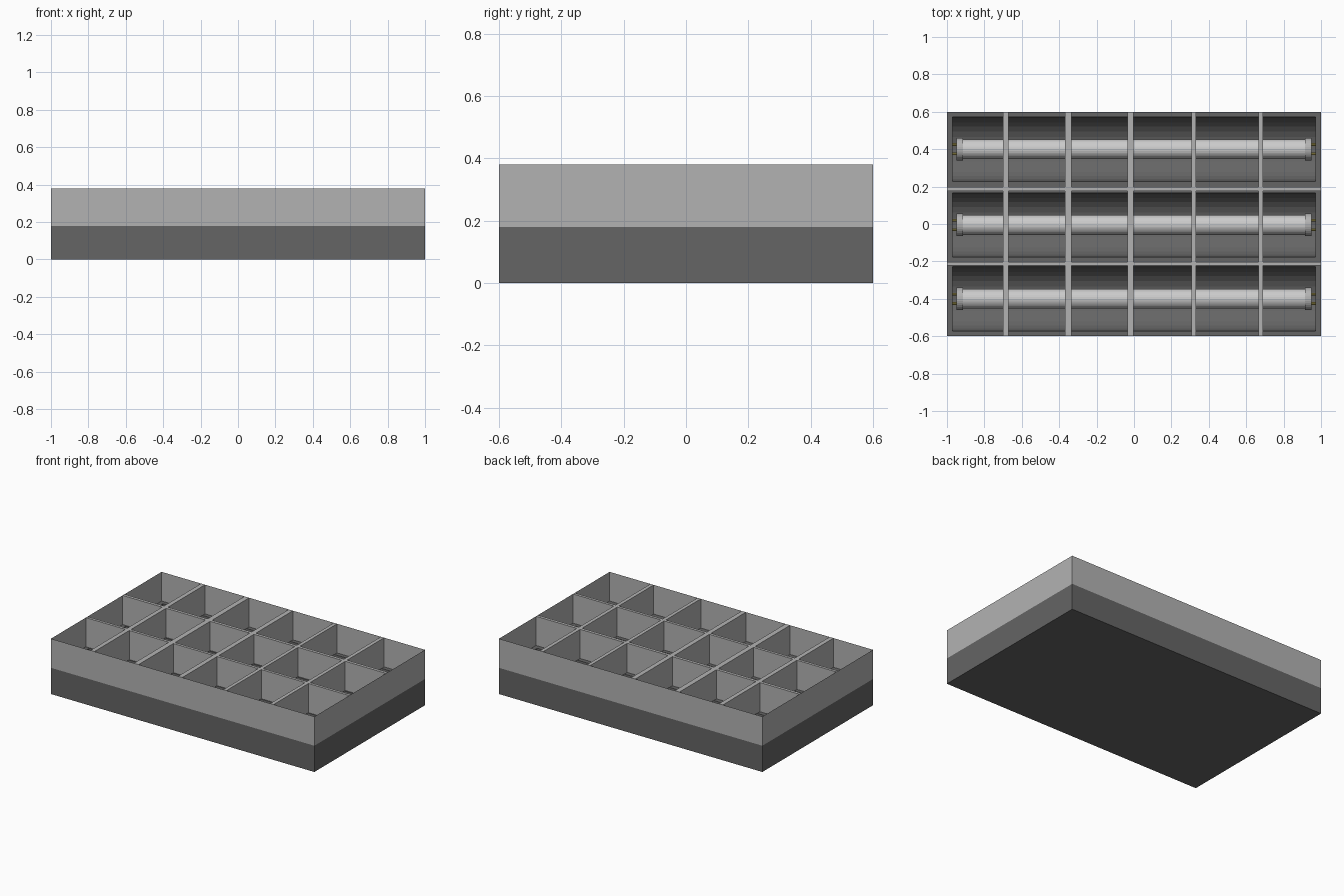
import bpy, bmesh
from math import sin, cos, pi
from mathutils import Matrix

if "Cube" in bpy.data.objects:
    bpy.data.objects.remove(bpy.data.objects["Cube"])

ROWS = (0.4, -0.005, -0.4)
TUBE_Z = 0.105


def material(name, rgb):
    m = bpy.data.materials.new(name)
    m.diffuse_color = (*rgb, 1)
    m.use_nodes = True
    m.node_tree.nodes["Principled BSDF"].inputs["Base Color"].default_value = m.diffuse_color
    return m


DARK = material("dark_grey", (0.13, 0.13, 0.13))
LIGHT = material("light_grey", (0.45, 0.45, 0.45))
TUBE = material("tube_grey", (0.6, 0.6, 0.6))
BRASS = material("brass", (0.5, 0.42, 0.1))


def make(name, bm, mat):
    bmesh.ops.recalc_face_normals(bm, faces=bm.faces)
    me = bpy.data.meshes.new(name)
    bm.to_mesh(me)
    bm.free()
    ob = bpy.data.objects.new(name, me)
    me.materials.append(mat)
    bpy.context.collection.objects.link(ob)
    return ob


def add_box(bm, x0, x1, y0, y1, z0, z1):
    m = Matrix.Translation(((x0 + x1) / 2, (y0 + y1) / 2, (z0 + z1) / 2))
    bmesh.ops.create_cube(bm, size=1, matrix=m @ Matrix.Diagonal((x1 - x0, y1 - y0, z1 - z0, 1)))


def add_rod(bm, x0, x1, y, z, r, segs):
    m = Matrix.Translation(((x0 + x1) / 2, y, z)) @ Matrix.Rotation(pi / 2, 4, 'Y')
    bmesh.ops.create_cone(bm, cap_ends=True, segments=segs, radius1=r, radius2=r,
                          depth=x1 - x0, matrix=m)


# Housing block
bm = bmesh.new()
add_box(bm, -1, 1, -0.6, 0.6, 0, 0.18)
housing = make("housing", bm, DARK)

# Rounded reflector troughs cut into the housing
bm = bmesh.new()
for y in ROWS:
    pts = [(y + 0.172, 0.3)]
    pts += [(y + 0.172 * cos(pi * i / 16), 0.18 - 0.15 * sin(pi * i / 16)) for i in range(17)]
    pts.append((y - 0.172, 0.3))
    face = bm.faces.new([bm.verts.new((-0.97, p, z)) for p, z in pts])
    ext = bmesh.ops.extrude_face_region(bm, geom=[face], use_keep_orig=True)
    verts = [v for v in ext["geom"] if isinstance(v, bmesh.types.BMVert)]
    bmesh.ops.translate(bm, verts=verts, vec=(1.94, 0, 0))
cutter = make("trough_cutter", bm, DARK)
cutter.hide_render = True
mod = housing.modifiers.new("troughs", 'BOOLEAN')
mod.operation = 'DIFFERENCE'
mod.solver = 'EXACT'
mod.object = cutter
bpy.context.view_layer.objects.active = housing
bpy.ops.object.modifier_apply(modifier=mod.name)
bpy.data.objects.remove(cutter)

# Lamp tubes, end caps and contact pins
for n, y in enumerate(ROWS, 1):
    bm = bmesh.new()
    add_rod(bm, -0.92, 0.92, y, TUBE_Z, 0.053, 32)
    make(f"lamp_tube_{n}", bm, TUBE)
    caps, pins = bmesh.new(), bmesh.new()
    for s in (-1, 1):
        a, b = sorted((s * 0.915, s * 0.95))
        add_rod(caps, a, b, y, TUBE_Z, 0.06, 32)
        a, b = sorted((s * 0.945, s * 0.972))
        for dy in (-0.025, 0.025):
            add_rod(pins, a, b, y + dy, TUBE_Z, 0.007, 8)
    make(f"tube_caps_{n}", caps, LIGHT)
    make(f"contact_pins_{n}", pins, BRASS)

# Thin outer skirt of the louver
bm = bmesh.new()
corners = ((-1, -0.6), (1, -0.6), (1, 0.6), (-1, 0.6))
low = [bm.verts.new((x, y, 0.18)) for x, y in corners]
top = [bm.verts.new((x, y, 0.38)) for x, y in corners]
for i in range(4):
    j = (i + 1) % 4
    bm.faces.new((low[i], low[j], top[j], top[i]))
make("louver_skirt", bm, LIGHT)

# Louver dividers
bm = bmesh.new()
for x0, x1 in ((-0.70, -0.67), (-0.37, -0.335), (-0.035, -0.003), (0.308, 0.332), (0.665, 0.69)):
    add_box(bm, x0, x1, -0.6, 0.6, 0.18, 0.38)
make("louver_cross_blades", bm, LIGHT)
bm = bmesh.new()
for y0, y1 in ((0.177, 0.198), (-0.222, -0.203)):
    add_box(bm, -1, 1, y0, y1, 0.18, 0.38)
make("louver_long_blades", bm, LIGHT)
